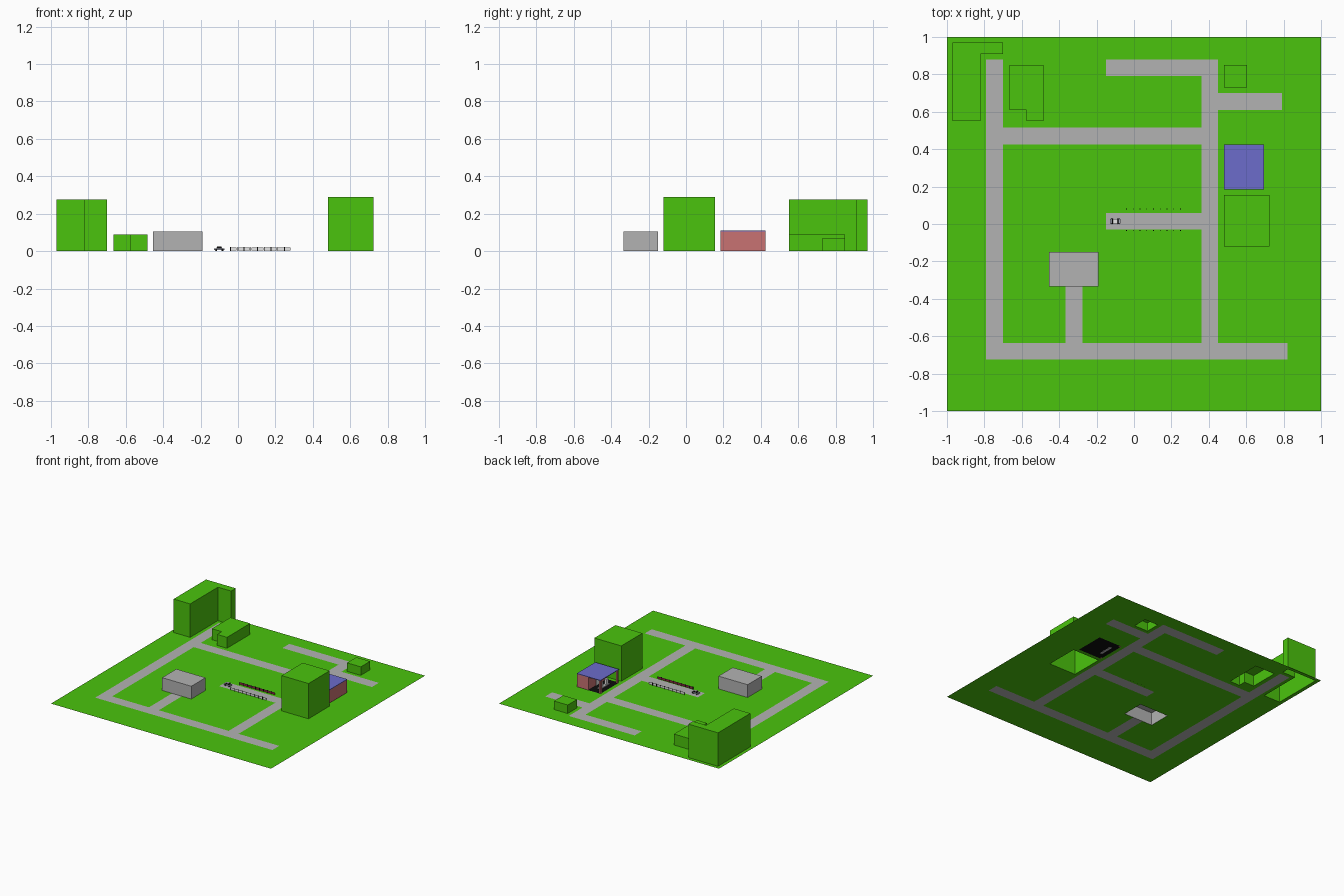
import bpy, bmesh, math
from mathutils import Matrix

start_cube = bpy.data.objects.get("Cube")
if start_cube:
    bpy.data.objects.remove(start_cube, do_unlink=True)


def material(name, r, g, b):
    mat = bpy.data.materials.new(name)
    mat.use_nodes = True
    mat.diffuse_color = (r, g, b, 1)
    shader = mat.node_tree.nodes["Principled BSDF"]
    shader.inputs["Base Color"].default_value = (r, g, b, 1)
    shader.inputs["Roughness"].default_value = 0.8
    return mat


green = material("grass green", 0.07, 0.55, 0.004)
grey = material("road grey", 0.45, 0.45, 0.45)
blue = material("roof blue", 0.15, 0.15, 0.6)
red = material("wall red", 0.58, 0.17, 0.17)
black = material("black", 0.004, 0.004, 0.004)
white = material("white", 0.8, 0.8, 0.8)
maroon = material("maroon", 0.25, 0.02, 0.05)
steel = material("car steel", 0.4, 0.42, 0.5)


def finish(name, bm, *mats):
    mesh = bpy.data.meshes.new(name)
    bm.to_mesh(mesh)
    bm.free()
    for mat in mats:
        mesh.materials.append(mat)
    obj = bpy.data.objects.new(name, mesh)
    bpy.context.collection.objects.link(obj)
    return obj


def add_box(bm, x0, x1, y0, y1, z0, z1):
    size = Matrix.Diagonal((x1 - x0, y1 - y0, z1 - z0, 1))
    place = Matrix.Translation(((x0 + x1) / 2, (y0 + y1) / 2, (z0 + z1) / 2))
    return bmesh.ops.create_cube(bm, size=1, matrix=place @ size)["verts"]


def box(name, mat, *bounds):
    bm = bmesh.new()
    add_box(bm, *bounds)
    return finish(name, bm, mat)


def shell(name, mat, outline, height):
    """Walls and a flat roof over an outline, open underneath."""
    bm = bmesh.new()
    low = [bm.verts.new((x, y, 0)) for x, y in outline]
    high = [bm.verts.new((x, y, height)) for x, y in outline]
    bm.faces.new(high)
    for i in range(len(low)):
        j = (i + 1) % len(low)
        bm.faces.new((low[i], low[j], high[j], high[i]))
    return finish(name, bm, mat)


def rectangle(x0, x1, y0, y1):
    return [(x0, y0), (x1, y0), (x1, y1), (x0, y1)]


# Road layout and building plots, as x and y ranges
roads = [
    (-0.79, -0.70, -0.725, 0.88),
    (-0.70, 0.36, 0.425, 0.515),
    (-0.70, 0.82, -0.725, -0.635),
    (0.36, 0.45, -0.635, 0.88),
    (-0.15, 0.36, 0.79, 0.88),
    (0.45, 0.79, 0.61, 0.70),
    (-0.15, 0.36, -0.03, 0.06),
    (-0.365, -0.275, -0.635, -0.335),
]
depot = (-0.455, -0.19, -0.335, -0.15)
tower = (0.48, 0.725, -0.12, 0.155)
hut = (0.48, 0.605, 0.73, 0.85)
station = (0.48, 0.695, 0.185, 0.425)
tall_wing = [(-0.97, -0.82, 0.55, 0.97), (-0.82, -0.70, 0.91, 0.97)]
low_wing = [(-0.665, -0.575, 0.61, 0.85), (-0.575, -0.485, 0.55, 0.85)]
plots = [depot, tower, hut, station] + tall_wing + low_wing


# Ground sheet: roads are grey cells, plots are left open
def covered(x, y, areas):
    return any(a < x < b and c < y < d for a, b, c, d in areas)


areas = roads + plots
xs = sorted({-1, 1} | {v for area in areas for v in area[:2]})
ys = sorted({-1, 1} | {v for area in areas for v in area[2:]})
bm = bmesh.new()
grid = {(x, y): bm.verts.new((x, y, 0)) for x in xs for y in ys}
for x0, x1 in zip(xs, xs[1:]):
    for y0, y1 in zip(ys, ys[1:]):
        cx, cy = (x0 + x1) / 2, (y0 + y1) / 2
        if not covered(cx, cy, plots):
            face = bm.faces.new([grid[p] for p in rectangle(x0, x1, y0, y1)])
            face.material_index = int(covered(cx, cy, roads))
loose = [v for v in bm.verts if not v.link_faces]
bmesh.ops.delete(bm, geom=loose, context="VERTS")
finish("ground", bm, green, grey)

# Plain block buildings
shell("depot", grey, rectangle(*depot), 0.105)
shell("tower", green, rectangle(*tower), 0.29)
shell("hut", green, rectangle(*hut), 0.07)
shell("tall_corner_building", green,
      [(-0.97, 0.55), (-0.82, 0.55), (-0.82, 0.91),
       (-0.70, 0.91), (-0.70, 0.97), (-0.97, 0.97)], 0.275)
shell("low_corner_building", green,
      [(-0.665, 0.61), (-0.575, 0.61), (-0.575, 0.55),
       (-0.485, 0.55), (-0.485, 0.85), (-0.665, 0.85)], 0.09)

# Filling station: black forecourt, red shop, blue roof on columns
left, right, front, back = station
shop = 0.59
bm = bmesh.new()
bm.faces.new([bm.verts.new((x, y, 0)) for x, y in rectangle(*station)])
finish("forecourt", bm, black)
box("station_shop", red, shop, right, front, back, 0.001, 0.105)
box("station_roof", blue, *station, 0.105, 0.11)
middle = (front + back) / 2
for side, y in (("front", front + 0.01), ("back", back - 0.01)):
    box(side + "_column", red, left, left + 0.014, y - 0.007, y + 0.007, 0, 0.105)
box("shop_door", white, shop - 0.004, shop, middle - 0.02, middle + 0.02, 0.001, 0.07)
box("pump_island", grey, 0.52, 0.55, middle - 0.06, middle + 0.06, 0, 0.008)
for side, y in (("front", middle - 0.035), ("back", middle + 0.035)):
    box(side + "_pump", white, 0.525, 0.545, y - 0.012, y + 0.012, 0.008, 0.05)

# Roadside fences: dark posts, panels maroon towards the road
for side, y, inward in (("near", -0.035, 1), ("far", 0.08, -1)):
    panels, posts = bmesh.new(), bmesh.new()
    count, step = 9, 0.036
    for i in range(count):
        x = -0.04 + i * step
        add_box(panels, x + 0.003, x + step - 0.003, y - 0.001, y + 0.001, 0.002, 0.02)
        add_box(posts, x - 0.002, x + 0.002, y - 0.002, y + 0.002, 0, 0.022)
    panels.normal_update()
    for face in panels.faces:
        face.material_index = int(face.normal.y * inward > 0.5)
    finish(side + "_fence_panels", panels, white, maroon)
    finish(side + "_fence_posts", posts, black)

# Small car on the middle road
car_x, car_y = -0.1, 0.015
box("car_body", steel, car_x - 0.028, car_x + 0.028,
    car_y - 0.012, car_y + 0.012, 0.005, 0.014)
bm = bmesh.new()
cabin = add_box(bm, car_x - 0.017, car_x + 0.017, car_y - 0.011, car_y + 0.011, 0.014, 0.024)
for v in cabin:
    if v.co.z > 0.02:
        v.co.x = car_x + (v.co.x - car_x) * 0.65
bm.normal_update()
for face in bm.faces:
    face.material_index = int(abs(face.normal.z) < 0.9)
finish("car_cabin", bm, white, black)
bm = bmesh.new()
for dx in (-0.017, 0.017):
    for dy in (-0.012, 0.012):
        place = Matrix.Translation((car_x + dx, car_y + dy, 0.006))
        bmesh.ops.create_cone(bm, cap_ends=True, segments=12, radius1=0.006, radius2=0.006,
                              depth=0.004, matrix=place @ Matrix.Rotation(math.pi / 2, 4, "X"))
finish("car_wheels", bm, black)
